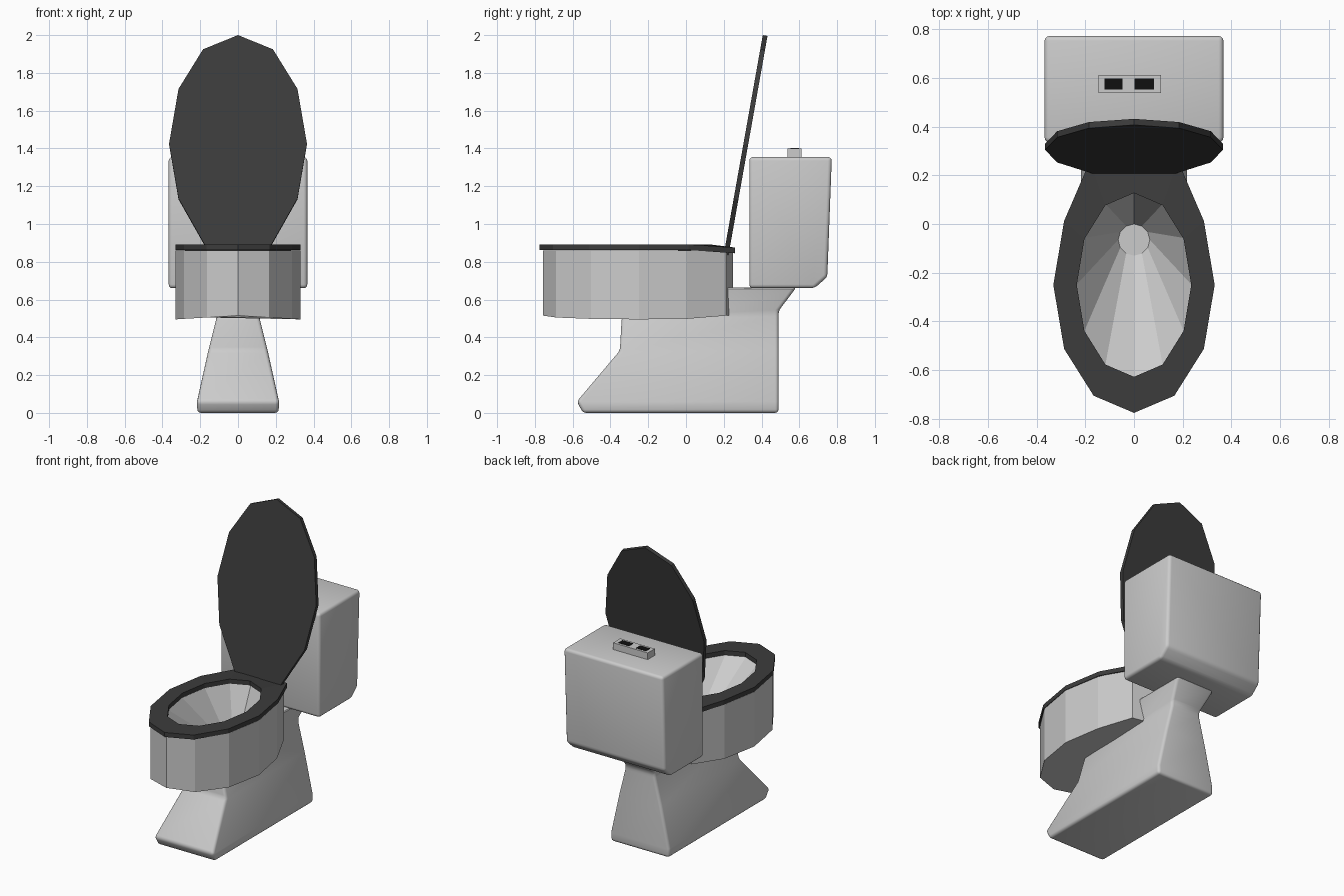
import bpy, bmesh
from math import sin, cos, radians

if "Cube" in bpy.data.objects:
    bpy.data.objects.remove(bpy.data.objects["Cube"])

dark = bpy.data.materials.new("dark_plastic")
dark.diffuse_color = (0.045, 0.045, 0.045, 1)
dark.use_nodes = True
dark.node_tree.nodes["Principled BSDF"].inputs["Base Color"].default_value = dark.diffuse_color
black = bpy.data.materials.new("black_button")
black.diffuse_color = (0.005, 0.005, 0.005, 1)
black.use_nodes = True
black.node_tree.nodes["Principled BSDF"].inputs["Base Color"].default_value = black.diffuse_color


def loft(name, rings, closed=False, bevel=0, mat=None):
    """Skin equal-length point rings; cap the ends or join them in a loop."""
    bm = bmesh.new()
    vs = [[bm.verts.new(p) for p in ring] for ring in rings]
    n = len(vs[0])
    pairs = list(zip(vs, vs[1:])) + ([(vs[-1], vs[0])] if closed else [])
    for a, b in pairs:
        for i in range(n):
            j = (i + 1) % n
            bm.faces.new((a[i], a[j], b[j], b[i]))
    if not closed:
        bm.faces.new(vs[0])
        bm.faces.new(vs[-1])
    bmesh.ops.recalc_face_normals(bm, faces=bm.faces)
    if bevel:
        edges = [e for e in bm.edges if e.calc_face_angle(0) > radians(25)]
        bmesh.ops.bevel(bm, geom=edges, offset=bevel, segments=3, profile=0.5,
                        affect='EDGES', clamp_overlap=True)
    me = bpy.data.meshes.new(name)
    bm.to_mesh(me)
    bm.free()
    ob = bpy.data.objects.new(name, me)
    bpy.context.collection.objects.link(ob)
    if mat:
        me.materials.append(mat)
    if bevel:
        bpy.ops.object.select_all(action='DESELECT')
        bpy.context.view_layer.objects.active = ob
        ob.select_set(True)
        bpy.ops.object.shade_smooth_by_angle(angle=radians(35))
    return ob


def oval(rx, ry, cy, z, back=None):
    """12-sided oval starting at the back; back=(corner x, corner y, middle y, drop)."""
    pts = []
    for i in range(12):
        a = radians(30 * i)
        pts.append([rx * sin(a), cy + ry * cos(a), z])
    if back:
        cx, c_y, my, drop = back
        pts[0] = [0, my, z - drop]
        pts[1] = [cx, c_y, z - drop]
        pts[11] = [-cx, c_y, z - drop]
    return pts


def box(name, x0, x1, y0, y1, z0, z1, mat=None):
    return loft(name, [[(x0, y0, z), (x1, y0, z), (x1, y1, z), (x0, y1, z)]
                       for z in (z0, z1)], mat=mat)


# Pedestal: rectangular sections (z, front y, back y, half width)
sections = [(0, -0.545, 0.49, 0.215), (0.06, -0.578, 0.49, 0.217),
            (0.33, -0.35, 0.49, 0.157), (0.51, -0.34, 0.49, 0.112),
            (0.54, 0.1, 0.49, 0.112), (0.665, 0.1, 0.585, 0.145)]
loft("pedestal", [[(-w, y0, z), (w, y0, z), (w, y1, z), (-w, y1, z)]
                  for z, y0, y1, w in sections], bevel=0.018)

# Bowl: faceted outer wall, rim and funnel down to the drain
back = (0.19, 0.212, 0.25, 0)
bottom = [(x, y, 0.515 - 0.06 * abs(x) * (1 if y < 0.1 else 0))
          for x, y, z in oval(0.33, 0.507, -0.25, 0, back)]
loft("bowl", [bottom, oval(0.33, 0.507, -0.25, 0.86, back),
              oval(0.237, 0.385, -0.25, 0.86), oval(0.065, 0.065, -0.065, 0.55)])

# Seat: ring with a squared, slightly lowered back
back = (0.18, 0.26, 0.26, 0.017)
loft("seat", [oval(0.331, 0.525, -0.25, 0.862, back),
              oval(0.331, 0.525, -0.25, 0.892, back),
              oval(0.235, 0.377, -0.25, 0.892),
              oval(0.235, 0.377, -0.25, 0.862)], closed=True, mat=dark)

# Lid: leaning flat plate, half outline mirrored
half = [(0.148, 0.84), (0.315, 1.135), (0.365, 1.425), (0.315, 1.715), (0.185, 1.925)]
outline = half + [(0, 2.0)] + [(-x, z) for x, z in reversed(half)]
loft("lid", [[(x, 0.2 + 0.178 * (z - 0.84) + d, z - 0.18 * d) for x, z in outline]
             for d in (0, 0.025)], mat=dark)

# Tank: side profile extruded across
profile = [(0.335, 0.66), (0.68, 0.66), (0.748, 0.72), (0.772, 1.355), (0.335, 1.355)]
loft("tank", [[(x, y, z) for y, z in profile] for x in (-0.367, 0.367)], bevel=0.02)

# Flush panel with two buttons
box("flush_panel", -0.145, 0.11, 0.537, 0.612, 1.345, 1.4)
box("flush_button_left", -0.122, -0.048, 0.552, 0.597, 1.38, 1.402, black)
box("flush_button_right", 0.003, 0.083, 0.552, 0.597, 1.38, 1.402, black)
